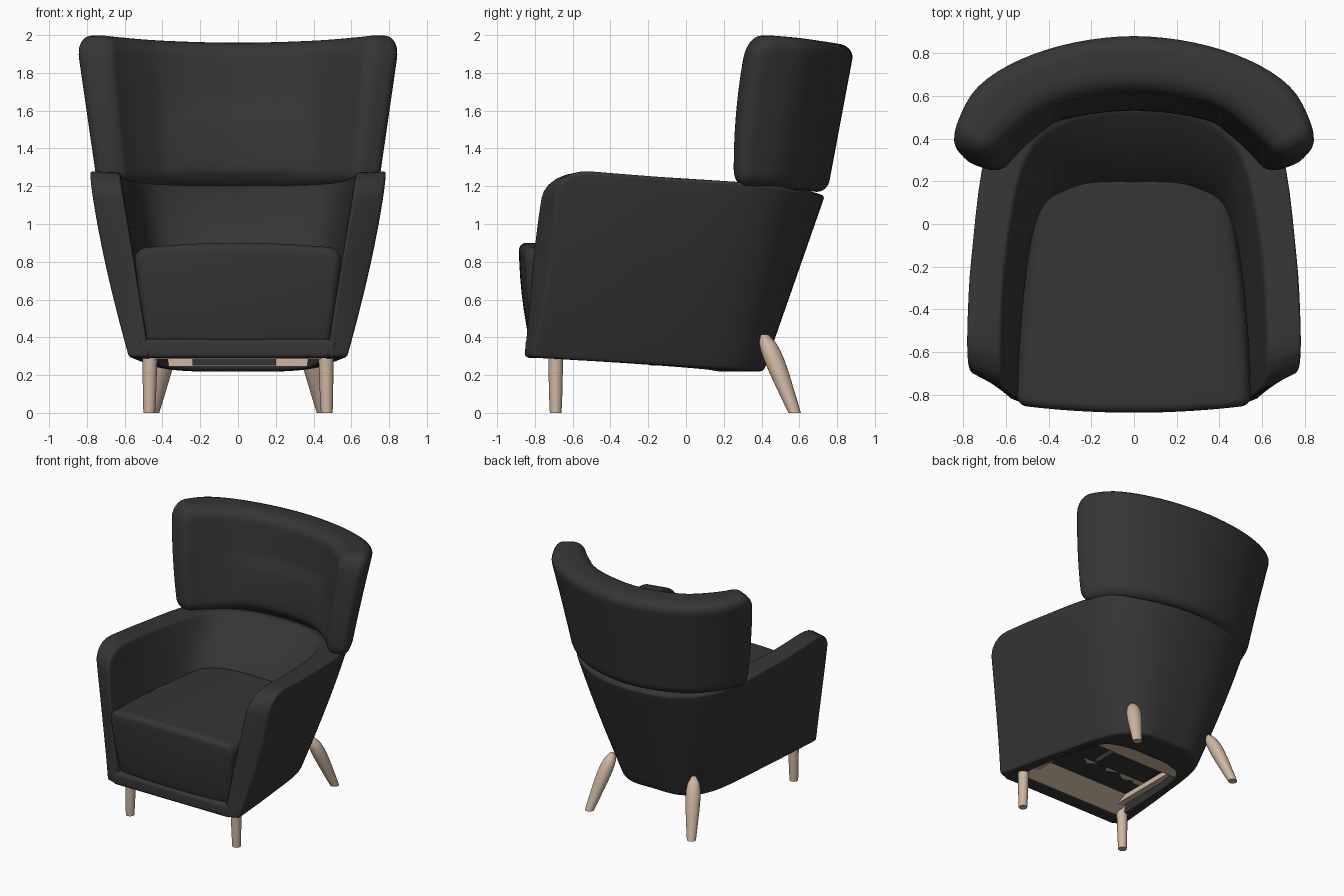
import bpy, bmesh
from math import pi, sin
from mathutils import Matrix, Vector

cube = bpy.data.objects.get("Cube")
if cube:
    bpy.data.objects.remove(cube, do_unlink=True)


def material(name, rgb):
    mat = bpy.data.materials.new(name)
    mat.use_nodes = True
    mat.diffuse_color = (*rgb, 1)
    mat.node_tree.nodes["Principled BSDF"].inputs["Base Color"].default_value = (*rgb, 1)
    return mat


fabric = material("charcoal fabric", (0.036, 0.036, 0.036))
wood = material("pale wood", (0.62, 0.47, 0.35))
black = material("black fittings", (0.012, 0.012, 0.012))


def finish(bm, name, mat, smooth=True):
    bmesh.ops.recalc_face_normals(bm, faces=bm.faces)
    mesh = bpy.data.meshes.new(name)
    bm.to_mesh(mesh)
    bm.free()
    mesh.materials.append(mat)
    obj = bpy.data.objects.new(name, mesh)
    bpy.context.collection.objects.link(obj)
    if smooth:
        bpy.ops.object.select_all(action="DESELECT")
        obj.select_set(True)
        bpy.context.view_layer.objects.active = obj
        bpy.ops.object.shade_smooth_by_angle(angle=0.9)


def slice_up(bm, axis, half, count):
    normal = Vector((0, 0, 0))
    normal[axis] = 1
    for i in range(1, count):
        where = normal * half * (2 * i / count - 1)
        bmesh.ops.bisect_plane(bm, geom=bm.verts[:] + bm.edges[:] + bm.faces[:],
                               plane_co=where, plane_no=normal, dist=1e-5)


def padded_block(name, size, corners, rim, cuts, shape):
    """Rounded block, bent by shape(u, a, h): u and a run -1..1, h runs 0..1."""
    bm = bmesh.new()
    bmesh.ops.create_cube(bm, size=1)
    bmesh.ops.scale(bm, vec=size, verts=bm.verts)
    for side, radius in zip((1, -1), corners):
        edges = [e for e in bm.edges
                 if abs(e.verts[0].co.y - e.verts[1].co.y) > size[1] * 0.9
                 and all(v.co.z * side > size[2] * 0.49 for v in e.verts)]
        bmesh.ops.bevel(bm, geom=edges, offset=radius, segments=6,
                        profile=0.5, affect="EDGES", clamp_overlap=True)
    edges = [e for e in bm.edges if e.calc_face_angle(0) > 1.2]
    bmesh.ops.bevel(bm, geom=edges, offset=rim, segments=6,
                    profile=0.5, affect="EDGES", clamp_overlap=True)
    for axis, count in enumerate(cuts):
        slice_up(bm, axis, size[axis] / 2, count)
    for v in bm.verts:
        u, a, h = (2 * v.co[i] / size[i] for i in range(3))
        v.co = shape(u, a, (h + 1) / 2)
    finish(bm, name, fabric)


def lerp(p, q, t):
    return p + (q - p) * t


def half_curve(points):
    """Smooth mirrored curve from the centre of the back to the left tip."""
    pts = [Vector(p) for p in points]
    first = Vector((-pts[1].x, pts[1].y, pts[1].z))
    pts = [first] + pts + [pts[-1] * 2 - pts[-2]]

    def at(u):
        t = min(abs(u), 1) * (len(pts) - 3)
        i = min(int(t), len(pts) - 4)
        t -= i
        a, b, c, d = pts[i:i + 4]
        p = (b * 2 + (c - a) * t + (a * 2 - b * 5 + c * 4 - d) * t ** 2
             + (b * 3 - a - c * 3 + d) * t ** 3) / 2
        return Vector((p.x if u >= 0 else -p.x, p.y, p.z))
    return at


# Wraparound shell: back and both arms in one bent slab
outer_low = half_curve([(0, .41, .22), (.24, .385, .22), (.4, .2, .235), (.5, -.3, .265), (.58, -.82, .295)])
outer_high = half_curve([(0, .735, 1.15), (.4, .66, 1.16), (.67, .42, 1.21), (.765, -.15, 1.25), (.79, -.69, 1.295)])
inner_low = half_curve([(0, .16, .22), (.2, .15, .22), (.36, .04, .235), (.43, -.35, .265), (.47, -.86, .295)])
inner_high = half_curve([(0, .54, 1.21), (.3, .5, 1.21), (.5, .32, 1.22), (.6, -.15, 1.25), (.63, -.74, 1.285)])


def shell_shape(u, a, h):
    out = lerp(outer_low(u), outer_high(u), h)
    out.x *= 1 + 0.12 * h * (1 - h)
    low, high = inner_low(u), inner_high(u)
    inside = lerp(low, high, h)
    inside.y = lerp(low.y, high.y, h ** 3) - 0.1 * sin(pi * h) * (1 - u * u)
    p = lerp(inside, out, (a + 1) / 2)
    p.y += 0.12 * h * (1 - h) * u ** 8
    return p


padded_block("arm_and_back_shell", (3.5, .2, 1), (.15, .02), .09, (48, 1, 12), shell_shape)

# Winged headrest
wing_outer_low = half_curve([(0, .745, 1.15), (.38, .675, 1.16), (.64, .5, 1.18), (.765, .29, 1.2)])
wing_outer_high = half_curve([(0, .895, 1.95), (.42, .83, 1.96), (.74, .66, 1.985), (.885, .38, 2.005)])
wing_inner_low = half_curve([(0, .54, 1.215), (.3, .5, 1.215), (.48, .38, 1.21), (.62, .24, 1.21)])
wing_inner_high = half_curve([(0, .63, 1.965), (.36, .57, 1.975), (.56, .44, 1.99), (.7, .31, 2.005)])


def headrest_shape(u, a, h):
    p = lerp(lerp(wing_inner_low(u), wing_inner_high(u), h),
             lerp(wing_outer_low(u), wing_outer_high(u), h), (a + 1) / 2)
    # soft lumbar pad on the inner face
    pad = max(0, 1 - (u / 0.45) ** 4) * max(0, 1 - ((h - 0.3) / 0.26) ** 4)
    p.y -= 0.025 * pad * (1 - a) / 2 + 0.1 * h * (1 - h) * u ** 4
    return p


padded_block("winged_headrest", (2, .22, .8), (.13, .08), .105, (36, 1, 16), headrest_shape)


# Seat cushion, narrower towards the back and the base
def cushion_shape(u, a, h):
    depth, front = (a + 1) / 2, (1 - a) / 2
    x = u * (0.555 - 0.12 * depth ** 2) * lerp(0.88, 1, h)
    y = lerp(-0.885, 0.22, depth) + front * (0.06 * (1 - h) ** 2 + 0.035 * u * u)
    z = 0.36 + 0.51 * h + 0.03 * h * (1 - u * u)
    return Vector((x, y, z))


padded_block("seat_cushion", (1.1, 1.1, .52), (.07, .04), .085, (16, 16, 6), cushion_shape)


# Upholstered base under the cushion
def soft_bar(name, centre, size, radius):
    def straight(u, a, h):
        return Vector(centre) + Vector((u * size[0], a * size[1], (2 * h - 1) * size[2])) / 2
    padded_block(name, size, (radius, radius), radius, (1, 1, 1), straight)


soft_bar("front_lip", (0, -.785, .34), (1.04, .13, .1), .025)
soft_bar("seat_base", (0, -.3, .53), (.86, 1, .14), .01)


# Frame parts seen underneath
def board(name, centre, size, mat, tilt=0):
    bm = bmesh.new()
    bmesh.ops.create_cube(bm, size=1)
    bmesh.ops.scale(bm, vec=size, verts=bm.verts)
    bmesh.ops.rotate(bm, matrix=Matrix.Rotation(tilt, 3, "X"), verts=bm.verts)
    bmesh.ops.translate(bm, vec=centre, verts=bm.verts)
    finish(bm, name, mat, smooth=False)


board("front_frame_board", (0, -.56, .37), (.88, .36, .03), wood, 0.4)
board("front_frame_rail", (0, -.36, .4), (.86, .05, .08), wood)
board("rear_frame_rail", (0, .1, .268), (.76, .16, .045), wood)
board("webbing_panel", (0, -.14, .42), (.8, .4, .02), black)
board("centre_panel", (-.02, -.08, .27), (.44, .22, .04), fabric)
for side, label in ((1, "left"), (-1, "right")):
    board(label + "_frame_rail", (side * .4, -.3, .35), (.05, .8, .06), wood)
    board(label + "_bracket", (side * .2, -.27, .39), (.2, .1, .04), black)


# Tapered legs with level feet
def leg(name, foot, top, radii):
    bm = bmesh.new()
    bmesh.ops.create_cone(bm, cap_ends=True, segments=24, radius1=1, radius2=1, depth=2)
    count = len(radii) - 1
    slice_up(bm, 2, 1, count)
    for v in bm.verts:
        t = (v.co.z + 1) / 2
        radius = radii[round(t * count)]
        v.co = lerp(Vector(foot), Vector(top), t) + Vector((v.co.x, v.co.y, 0)) * radius
    finish(bm, name, wood)


for side, label in ((1, "left"), (-1, "right")):
    leg("front_" + label + "_leg", (side * .47, -.69, 0), (side * .465, -.69, .36),
        (.031, .035, .037, .039, .04))
    leg("rear_" + label + "_leg", (side * .45, .575, 0), (side * .36, .415, .415),
        (.033, .037, .041, .044, .048, .051, .053, .054, .052, .044, .02))
